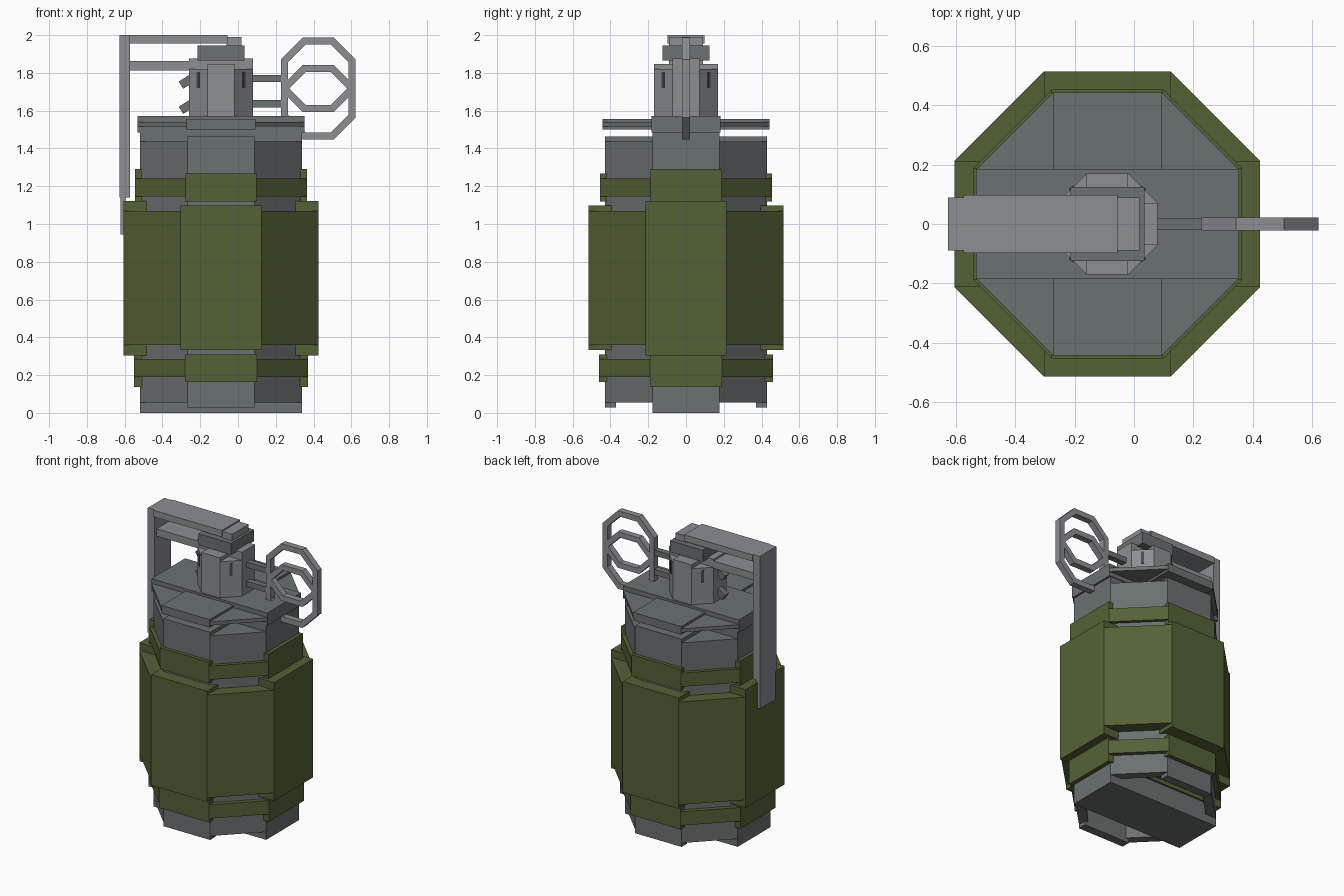
import bpy, math
from mathutils import Matrix, Vector

cube = bpy.data.objects.get("Cube")
if cube:
    bpy.data.objects.remove(cube, do_unlink=True)

CX = -0.09  # axis of the canister


def material(name, rgb):
    lin = [((c / 255 + 0.055) / 1.055) ** 2.4 for c in rgb] + [1.0]
    m = bpy.data.materials.new(name)
    m.use_nodes = True
    m.diffuse_color = lin
    m.node_tree.nodes["Principled BSDF"].inputs["Base Color"].default_value = lin
    return m


GREEN = material("olive_green", (84, 98, 54))
STEEL = material("dark_steel", (107, 113, 113))
LIGHT = material("light_steel", (140, 142, 148))
DARK = material("slot_grey", (72, 74, 77))


def box_geometry(size, matrix):
    verts = [matrix @ Vector((x * size[0] / 2, y * size[1] / 2, z * size[2] / 2))
             for x in (-1, 1) for y in (-1, 1) for z in (-1, 1)]
    faces = [(0, 1, 3, 2), (4, 6, 7, 5), (0, 4, 5, 1),
             (2, 3, 7, 6), (0, 2, 6, 4), (1, 5, 7, 3)]
    return verts, faces


def build(name, boxes, mat):
    """Join (size, matrix) boxes into one object."""
    verts, faces = [], []
    for size, matrix in boxes:
        v, f = box_geometry(size, matrix)
        faces += [tuple(i + len(verts) for i in face) for face in f]
        verts += v
    mesh = bpy.data.meshes.new(name)
    mesh.from_pydata(verts, [], faces)
    mesh.materials.append(mat)
    ob = bpy.data.objects.new(name, mesh)
    bpy.context.collection.objects.link(ob)
    return ob


def span(x0, x1, y, z0, z1):
    """Box symmetric in y, given by its limits."""
    return ((x1 - x0, 2 * y, z1 - z0),
            Matrix.Translation(((x0 + x1) / 2, 0, (z0 + z1) / 2)))


def octagon(apothem, zx, zy, zd, wall=None):
    """Octagon of crossed bars (or wall plates), with heights per direction."""
    side = 2 * apothem * math.tan(math.pi / 8)
    out = []
    for i in range(8 if wall else 4):
        z0, z1 = (zx, zd, zy, zd)[i % 4]
        length = wall or 2 * apothem
        shift = apothem - wall / 2 if wall else 0
        m = (Matrix.Translation((CX, 0, (z0 + z1) / 2))
             @ Matrix.Rotation(i * math.pi / 4, 4, 'Z')
             @ Matrix.Translation((shift, 0, 0)))
        out.append(((length, side, z1 - z0), m))
    return out


# Canister: core, hollow foot with a cross bar, and lid
build("canister_core", octagon(0.43, (0.25, 1.487), (0.25, 1.462), (0.25, 1.437)), STEEL)
build("canister_foot", octagon(0.43, (0.0, 0.25), (0.028, 0.25), (0.055, 0.25), 0.06), STEEL)
build("foot_cross_bar", [span(CX - 0.42, CX + 0.42, 0.178, 0.0, 0.2)], STEEL)
build("lid", octagon(0.443, (1.485, 1.572), (1.5, 1.556), (1.515, 1.54)), STEEL)

# Green sleeve and its two bands
build("sleeve", octagon(0.515, (0.305, 1.122), (0.333, 1.098), (0.36, 1.07)), GREEN)
build("lower_band", octagon(0.46, (0.137, 0.335), (0.163, 0.31), (0.19, 0.285)), GREEN)
build("upper_band", octagon(0.454, (1.095, 1.292), (1.12, 1.267), (1.145, 1.24)), GREEN)

# Fuse neck with four thin slots on the diagonal faces
build("neck", octagon(0.17, (1.56, 1.875), (1.56, 1.848), (1.56, 1.82)), LIGHT)
slots = []
for i in range(4):
    m = (Matrix.Translation((CX, 0, 1.762))
         @ Matrix.Rotation(math.pi / 4 + i * math.pi / 2, 4, 'Z')
         @ Matrix.Translation((0.17, 0, 0)))
    slots.append(((0.008, 0.02, 0.085), m))
build("neck_slots", slots, DARK)
build("neck_cap", [span(-0.215, 0.035, 0.124, 1.865, 1.945)], STEEL)

# Safety lever
build("lever_hinge", [span(-0.06, 0.018, 0.09, 1.945, 1.99)], LIGHT)
build("lever_top", [span(-0.575, -0.055, 0.098, 1.955, 2.0)], LIGHT)
build("lever_arm", [span(-0.575, -0.02, 0.07, 1.812, 1.862)], LIGHT)
build("lever_strip", [span(-0.627, -0.573, 0.09, 1.14, 2.0)], LIGHT)
build("lever_tip", [span(-0.623, -0.595, 0.085, 0.945, 1.145)], LIGHT)

# Two pins through the neck, with bent ends
pins = []
for z in (1.77, 1.637):
    pins.append(span(-0.26, 0.24, 0.02, z - 0.019, z + 0.019))
    bend = (Matrix.Translation((-0.27, 0, z - 0.015))
            @ Matrix.Rotation(math.radians(-32), 4, 'Y'))
    pins.append(((0.075, 0.04, 0.045), bend))
build("safety_pins", pins, STEEL)

# Two overlapping octagonal pull rings
for name, cz in (("upper_pull_ring", 1.79), ("lower_pull_ring", 1.645)):
    apothem, bar = 0.197, 0.037
    side = 2 * apothem * math.tan(math.pi / 8)
    parts = []
    for i in range(8):
        m = (Matrix.Translation((0.425, 0, cz))
             @ Matrix.Rotation(i * math.pi / 4, 4, 'Y')
             @ Matrix.Translation((apothem - bar / 2, 0, 0)))
        parts.append(((bar, 0.043, side), m))
    build(name, parts, LIGHT)
